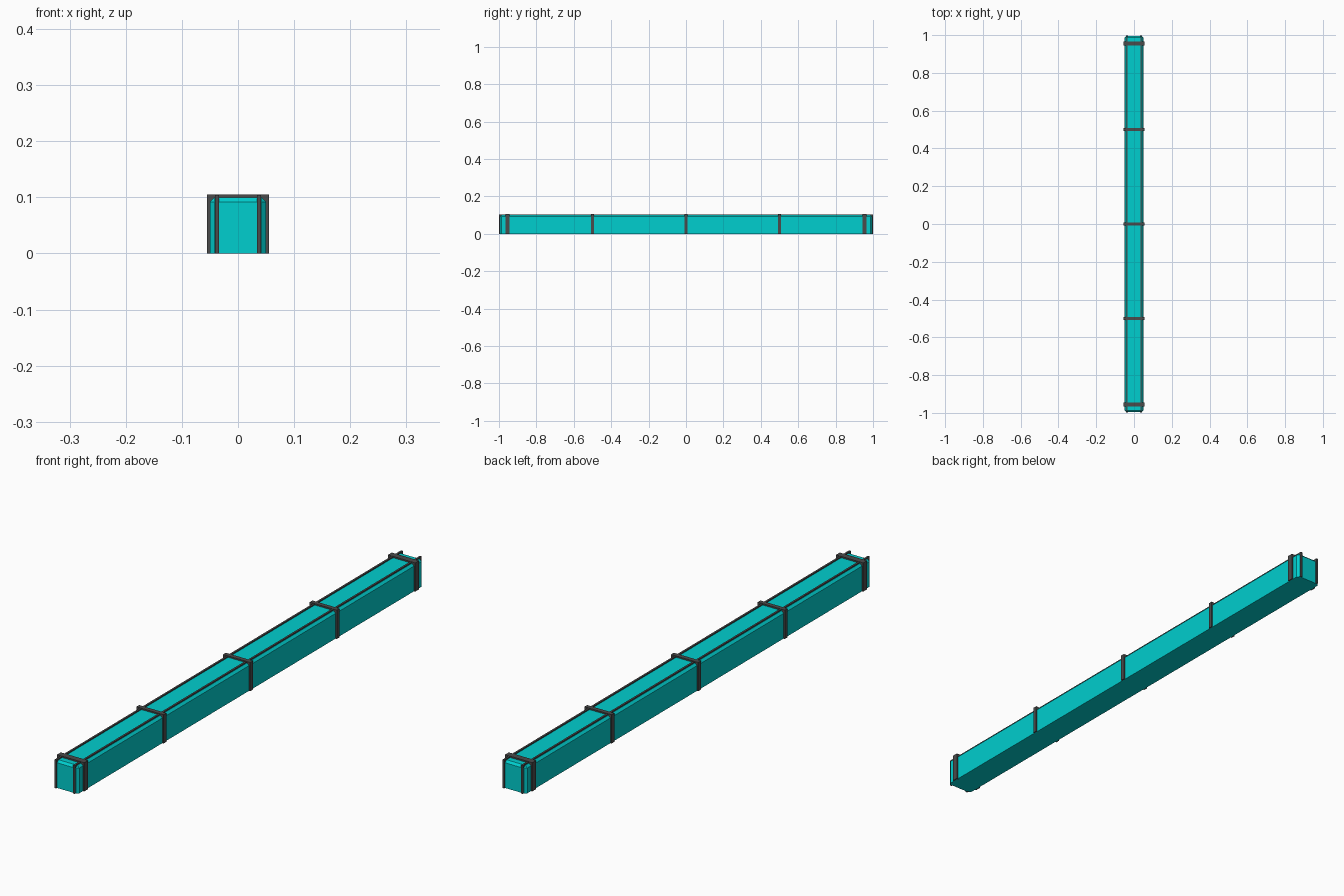
import bpy, bmesh

if "Cube" in bpy.data.objects:
    bpy.data.objects.remove(bpy.data.objects["Cube"])

W, L, H, T = 0.05, 0.995, 0.10, 0.005   # half width, half length, height, trim thickness
C = 0.008                               # corner chamfer


def material(name, rgb):
    m = bpy.data.materials.new(name)
    m.diffuse_color = (*rgb, 1)
    m.use_nodes = True
    m.node_tree.nodes["Principled BSDF"].inputs["Base Color"].default_value = m.diffuse_color
    return m


TEAL = material("teal", (0.0, 0.62, 0.62))
DARK = material("dark_grey", (0.07, 0.07, 0.07))


def make(name, bm, mat):
    bmesh.ops.recalc_face_normals(bm, faces=bm.faces)
    me = bpy.data.meshes.new(name)
    bm.to_mesh(me)
    bm.free()
    me.materials.append(mat)
    ob = bpy.data.objects.new(name, me)
    bpy.context.collection.objects.link(ob)
    return ob


def arch(name, half, top, depth, width, centre, axis):
    """Inverted-U trim, open at the floor, in the plane across 'axis'."""
    i, o = half - depth, half
    prof = [(-o, 0), (-o, top), (o, top), (o, 0),
            (i, 0), (i, top - depth), (-i, top - depth), (-i, 0)]
    bm = bmesh.new()
    rings = []
    for s in (-width / 2, width / 2):
        c = centre + s
        rings.append([bm.verts.new((u, c, z) if axis == 'y' else (c, u, z)) for u, z in prof])
    a, b = rings
    for k in range(8):
        n = (k + 1) % 8
        bm.faces.new((a[k], a[n], b[n], b[k]))
    for r in rings:
        for q in ((0, 1, 6, 7), (1, 2, 5, 6), (2, 3, 4, 5)):
            bm.faces.new([r[j] for j in q])
    return make(name, bm, DARK)


# Beam body: box with chamfered top and vertical edges, flat base
bm = bmesh.new()
bmesh.ops.create_cube(bm, size=1)
for v in bm.verts:
    v.co = (v.co.x * 2 * W, v.co.y * 2 * L, (v.co.z + 0.5) * H)
edges = [e for e in bm.edges if max(v.co.z for v in e.verts) > H / 2]
bmesh.ops.bevel(bm, geom=edges, offset=C, segments=1, affect='EDGES', profile=0.5)
make("beam_body", bm, TEAL)

# Cross bands over the top and down both sides
for n, (y, w) in enumerate([(-0.955, 0.022), (-0.5, 0.016), (0, 0.016), (0.5, 0.016), (0.955, 0.022)]):
    arch(f"cross_band_{n + 1}", W + T, H + T, 2 * T, w, y, 'y')

# Lengthwise strips along the top and down both ends
for side, x in (("left", -0.0375), ("right", 0.0375)):
    arch(f"long_strip_{side}", L + T, H + T - 0.001, 2 * T, 0.007, x, 'x')
